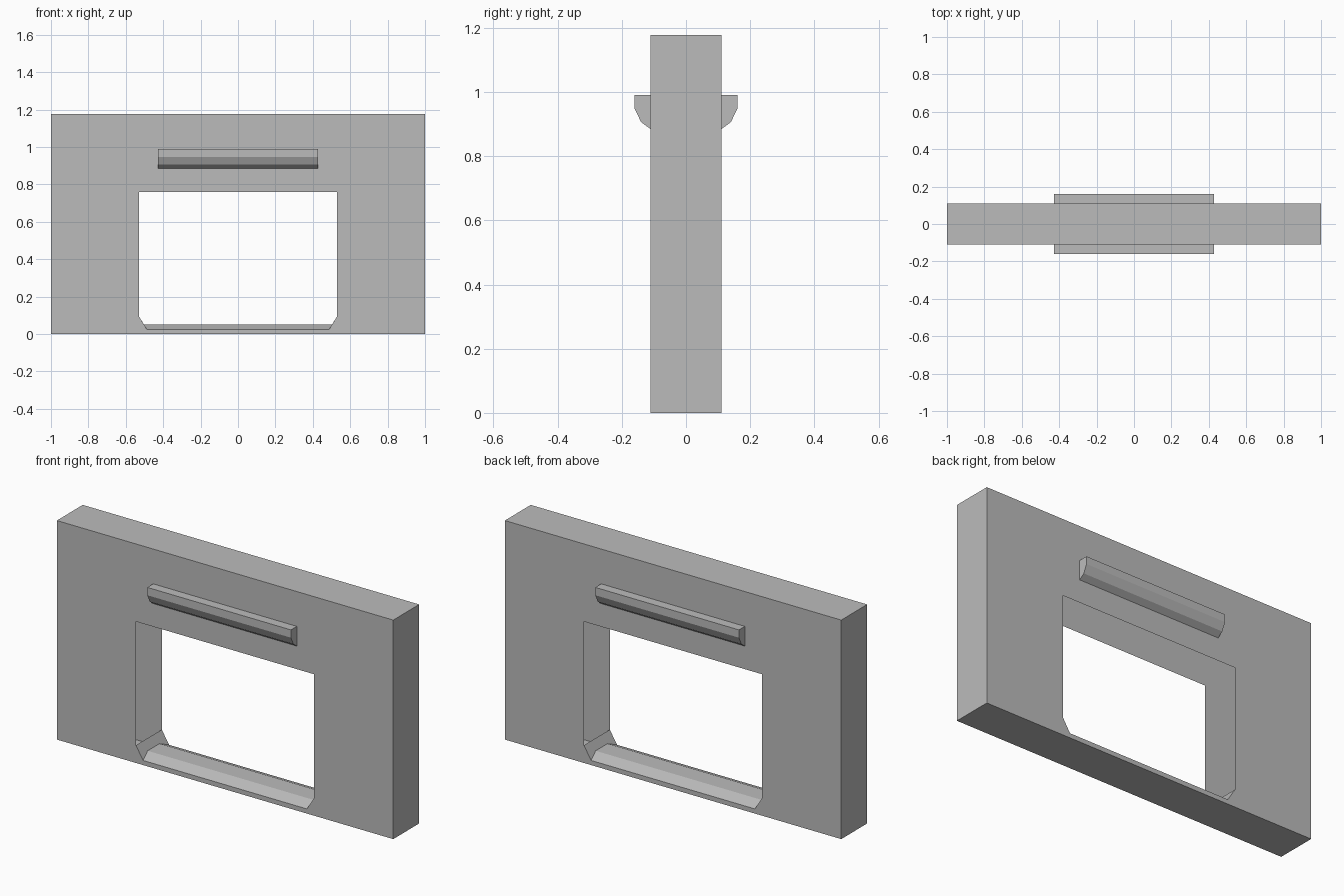
import bpy
import bmesh
from mathutils import Vector

if "Cube" in bpy.data.objects:
    bpy.data.objects.remove(bpy.data.objects["Cube"])

W, D, H = 1.0, 0.11, 1.177          # half width, half depth, height

grey = bpy.data.materials.new("plain grey")
grey.diffuse_color = (0.5, 0.5, 0.5, 1)
grey.use_nodes = True
grey.node_tree.nodes["Principled BSDF"].inputs["Base Color"].default_value = grey.diffuse_color


def build(name, faces, mirror):
    """Make an object from (outward direction, corner points) pairs, then mirror it."""
    bm = bmesh.new()
    for outward, pts in faces:
        f = bm.faces.new([bm.verts.new(p) for p in pts])
        f.normal_update()
        if f.normal.dot(Vector(outward)) < 0:
            f.normal_flip()
    bmesh.ops.remove_doubles(bm, verts=bm.verts[:], dist=1e-4)
    me = bpy.data.meshes.new(name)
    bm.to_mesh(me)
    bm.free()
    me.materials.append(grey)
    ob = bpy.data.objects.new(name, me)
    bpy.context.collection.objects.link(ob)
    mod = ob.modifiers.new("Mirror", 'MIRROR')
    mod.use_axis = mirror
    return ob


# Wall shell: one quarter, mirrored in x and y; jambs and lintel stay open
face_outline = [(0, 0.025), (0.487, 0.025), (0.53, 0.095), (0.53, 0.76), (0, 0.76),
                (0, H), (W, H), (W, 0), (0, 0)]
build("wall", [
    ((0, -1, 0), [(x, -D, z) for x, z in face_outline]),
    ((0, 0, 1), [(0, -D, H), (W, -D, H), (W, 0, H), (0, 0, H)]),
    ((0, 0, -1), [(0, -D, 0), (W, -D, 0), (W, 0, 0), (0, 0, 0)]),
    ((1, 0, 0), [(W, -D, 0), (W, 0, 0), (W, 0, H), (W, -D, H)]),
], (True, True, False))

# Sill: flat middle, slopes to both faces, chamfered corners
build("sill", [
    ((0, -1, 1), [(0, -D, 0.025), (0.487, -D, 0.025), (0.502, -0.05, 0.05), (0, -0.05, 0.05)]),
    ((0, 0, 1), [(0, -0.05, 0.05), (0.502, -0.05, 0.05), (0.502, 0, 0.05), (0, 0, 0.05)]),
    ((-1, 0, 1), [(0.53, -D, 0.095), (0.487, -D, 0.025), (0.502, -0.05, 0.05),
                  (0.502, 0, 0.05), (0.53, 0, 0.095)]),
], (True, True, False))

# Ledges: faceted profile along x, one on each face of the wall
L = 0.427
profile = [(-D, 0.99), (-0.16, 0.99), (-0.16, 0.948), (-0.14, 0.906), (-D, 0.884)]
ledge = [((1, 0, 0), [(L, y, z) for y, z in profile]),
         ((-1, 0, 0), [(-L, y, z) for y, z in profile])]
for (y0, z0), (y1, z1) in zip(profile, profile[1:]):
    mid = ((y0 + y1) / 2 + 0.12, (z0 + z1) / 2 - 0.945)
    ledge.append(((0, mid[0], mid[1]),
                  [(-L, y0, z0), (L, y0, z0), (L, y1, z1), (-L, y1, z1)]))
build("ledges", ledge, (False, True, False))
